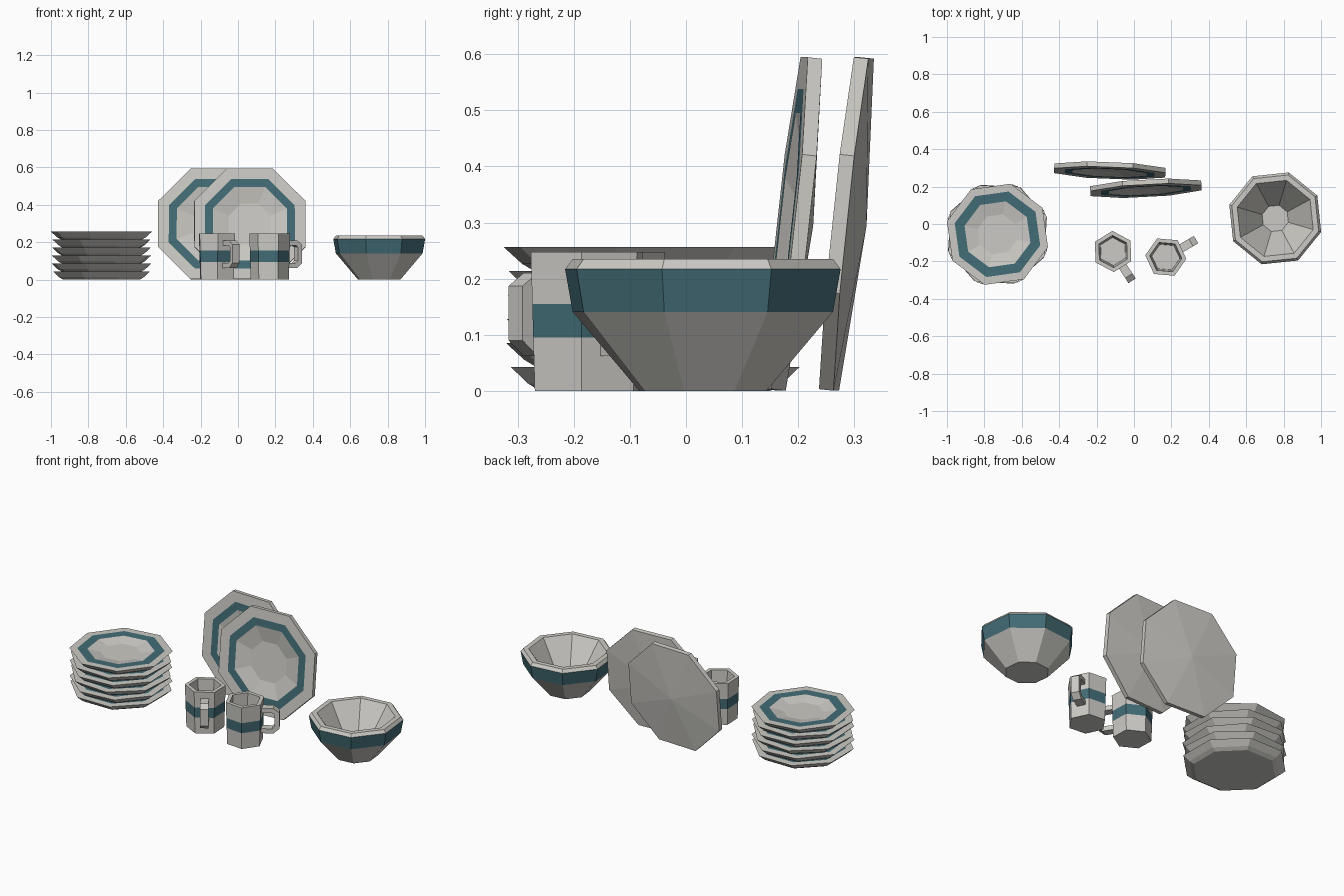
import bpy, bmesh, math
from mathutils import Matrix

cube = bpy.data.objects.get("Cube")
if cube:
    bpy.data.objects.remove(cube, do_unlink=True)


def make_material(name, colour):
    mat = bpy.data.materials.new(name)
    mat.use_nodes = True
    mat.diffuse_color = (*colour, 1)
    mat.node_tree.nodes["Principled BSDF"].inputs["Base Color"].default_value = (*colour, 1)
    return mat


MATERIALS = [make_material("warm_grey", (0.60, 0.59, 0.555)),
             make_material("teal_glaze", (0.055, 0.15, 0.18))]


def finish(name, bm, location, rotation):
    bmesh.ops.recalc_face_normals(bm, faces=bm.faces)
    mesh = bpy.data.meshes.new(name)
    bm.to_mesh(mesh)
    bm.free()
    for mat in MATERIALS:
        mesh.materials.append(mat)
    obj = bpy.data.objects.new(name, mesh)
    obj.location = location
    obj.rotation_euler = [math.radians(a) for a in rotation]
    bpy.context.collection.objects.link(obj)
    return obj


def lathe(name, profile, sides, teal_band, location, rotation):
    """Turn a (radius, height) profile into a faceted closed vessel."""
    bm = bmesh.new()
    rings = []
    for r, z in profile:
        if r == 0:
            rings.append([bm.verts.new((0, 0, z))] * sides)
        else:
            angles = [(k + 0.5) * math.tau / sides for k in range(sides)]
            rings.append([bm.verts.new((r * math.cos(a), r * math.sin(a), z)) for a in angles])
    for i, (low, high) in enumerate(zip(rings, rings[1:])):
        for k in range(sides):
            j = (k + 1) % sides
            corners = list(dict.fromkeys([low[k], low[j], high[j], high[k]]))
            face = bm.faces.new(corners)
            face.material_index = int(i == teal_band)
    return finish(name, bm, location, rotation)


# Stacked plates, each turned a little differently
STACK_PLATE = [(0, 0), (0.222, 0), (0.245, 0.013), (0.279, 0.043),
               (0.236, 0.043), (0.182, 0.041), (0.11, 0.026), (0, 0.026)]
for i, turn in enumerate((0, 5, -4, 3, -2, 8)):
    lathe(f"stacked_plate_{i + 1}", STACK_PLATE, 8, 4,
          (-0.73, -0.055, i * 0.0427), (0, 0, turn))

# Two plates standing on edge and leaning back
STANDING_PLATE = [(0, -0.049), (0.322, -0.026), (0.322, 0), (0.26, 0),
                  (0.214, 0), (0.12, -0.02), (0, -0.02)]
lathe("standing_plate_front", STANDING_PLATE, 8, 3, (0.064, 0.178, 0.299), (83.7, 0, 3))
lathe("standing_plate_back", STANDING_PLATE, 8, 3, (-0.13, 0.273, 0.299), (84, 0, -2.3))

# Bowl
BOWL = [(0, 0), (0.118, 0), (0.242, 0.141), (0.256, 0.217), (0.242, 0.235),
        (0.212, 0.235), (0.073, 0.03), (0, 0.03)]
lathe("bowl", BOWL, 8, 2, (0.755, 0.03, 0), (0, 0, 6))

# Mugs with angular handles
MUG = [(0, 0), (0.102, 0), (0.105, 0.095), (0.107, 0.155), (0.11, 0.248),
       (0.086, 0.248), (0.075, 0.03), (0, 0.03)]
HANDLE_OUTER = [(0.085, 0.21), (0.155, 0.21), (0.187, 0.187), (0.187, 0.09), (0.155, 0.062), (0.085, 0.062)]
HANDLE_INNER = [(0.085, 0.183), (0.148, 0.183), (0.162, 0.174), (0.162, 0.102), (0.148, 0.089), (0.085, 0.089)]


def handle(name, location, turn, width=0.046):
    bm = bmesh.new()
    sides = [[[bm.verts.new((x, y, z)) for x, z in path] for path in (HANDLE_OUTER, HANDLE_INNER)]
             for y in (-width / 2, width / 2)]
    (a, b), (c, d) = sides
    loops = [a, b, d, c]
    for p, q in zip(loops, loops[1:] + loops[:1]):
        for k in range(len(p) - 1):
            bm.faces.new((p[k], p[k + 1], q[k + 1], q[k]))
    for end in (0, -1):
        bm.faces.new([loop[end] for loop in loops])
    return finish(name, bm, location, (0, 0, turn))


for side, x, y, turn, handle_turn in (("right", -0.112, -0.147, 2, -57),
                                      ("left", 0.17, -0.177, -35, 30)):
    lathe(f"{side}_mug", MUG, 6, 2, (x, y, 0), (0, 0, turn))
    handle(f"{side}_mug_handle", (x, y, 0), handle_turn)
